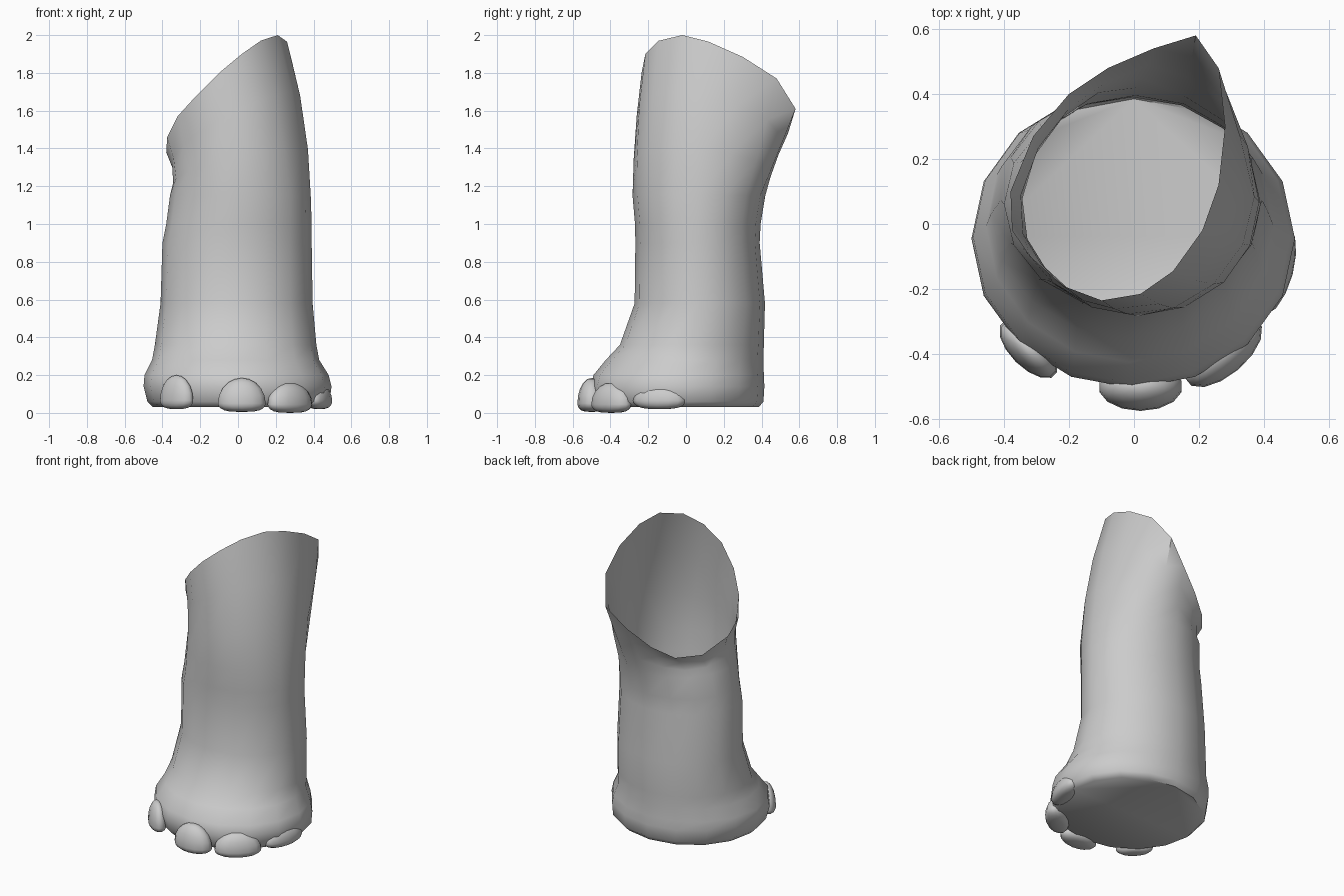
import bpy, bmesh, math
from mathutils import Vector

if "Cube" in bpy.data.objects:
    bpy.data.objects.remove(bpy.data.objects["Cube"])

N = 16

# Leg sections: z, x min, x max, y min, y max
SECTIONS = [
    (0.03, -0.45, 0.45, -0.46, 0.385),
    (0.06, -0.48, 0.485, -0.49, 0.41),
    (0.14, -0.50, 0.495, -0.505, 0.415),
    (0.20, -0.495, 0.48, -0.49, 0.412),
    (0.28, -0.455, 0.43, -0.425, 0.41),
    (0.36, -0.44, 0.415, -0.35, 0.412),
    (0.58, -0.41, 0.395, -0.272, 0.418),
    (0.90, -0.40, 0.39, -0.268, 0.39),
    (1.00, -0.38, 0.39, -0.27, 0.395),
    (1.15, -0.36, 0.385, -0.283, 0.42),
]

# Slanted open rim, counter-clockwise from the right side
RIM = [
    (0.26, 0.12, 1.965), (0.28, 0.30, 1.885), (0.26, 0.48, 1.77), (0.19, 0.58, 1.61),
    (0.06, 0.54, 1.48), (-0.08, 0.48, 1.37), (-0.20, 0.40, 1.30), (-0.31, 0.27, 1.30),
    (-0.38, 0.10, 1.38), (-0.375, -0.02, 1.46), (-0.32, -0.10, 1.57), (-0.22, -0.19, 1.68),
    (-0.10, -0.235, 1.80), (0.02, -0.215, 1.90), (0.12, -0.145, 1.97), (0.21, -0.02, 2.00),
]


def finish(bm, name, angle):
    bmesh.ops.recalc_face_normals(bm, faces=bm.faces)
    me = bpy.data.meshes.new(name)
    bm.to_mesh(me)
    bm.free()
    ob = bpy.data.objects.new(name, me)
    bpy.context.collection.objects.link(ob)
    bpy.ops.object.select_all(action='DESELECT')
    ob.select_set(True)
    bpy.context.view_layer.objects.active = ob
    bpy.ops.object.shade_smooth_by_angle(angle=math.radians(angle))
    return ob


# Leg: lofted tube, closed sole, open top
angles = [2 * math.pi * i / N for i in range(N)]
rings = []
for z, x0, x1, y0, y1 in SECTIONS:
    rings.append([Vector(((x0 + x1) / 2 + (x1 - x0) / 2 * math.cos(a),
                          (y0 + y1) / 2 + (y1 - y0) / 2 * math.sin(a), z)) for a in angles])
base, rim = rings[-1], [Vector(p) for p in RIM]
for t in (0.3, 0.65):
    ring = []
    for a, p, q in zip(angles, base, rim):
        push = 0.03 * math.cos(a + 0.35) * math.sin(math.pi * t)
        ring.append(p.lerp(q, t) + push * Vector((math.cos(a), math.sin(a), 0)))
    rings.append(ring)
rings.append(rim)

bm = bmesh.new()
loops = [[bm.verts.new(p) for p in ring] for ring in rings]
for lo, hi in zip(loops, loops[1:]):
    for i in range(N):
        j = (i + 1) % N
        bm.faces.new((lo[i], lo[j], hi[j], hi[i]))
sole = bm.faces.new(loops[0][::-1])
bmesh.ops.recalc_face_normals(bm, faces=bm.faces)
if sole.normal.z > 0:
    bmesh.ops.reverse_faces(bm, faces=bm.faces)
me = bpy.data.meshes.new("leg")
finish(bm, "leg", 50)


# Toenails: rounded domes with flattened undersides
def toenail(name, x, y, turn, half_width, depth, bottom, top):
    bm = bmesh.new()
    bmesh.ops.create_uvsphere(bm, u_segments=14, v_segments=10, radius=1)
    mid = bottom + 0.045
    c, s = math.cos(math.radians(turn)), math.sin(math.radians(turn))
    for v in bm.verts:
        px, py = v.co.x * half_width, v.co.y * depth
        if v.co.z < 0:
            # fuller lower edge, nearly flat underneath
            r = math.hypot(v.co.x, v.co.y)
            k = r ** 0.6 / r if r > 1e-4 else 1
            px, py = px * k, py * k
            pz = mid + (mid - bottom) * v.co.z
        else:
            pz = mid + (top - mid) * v.co.z
        v.co = (x + c * px - s * py, y + s * px + c * py, pz)
    finish(bm, name, 60)


toenail("toenail_left", -0.325, -0.385, -45, 0.115, 0.055, 0.02, 0.20)
toenail("toenail_middle", 0.02, -0.50, 0, 0.13, 0.075, 0.005, 0.185)
toenail("toenail_right", 0.275, -0.395, 40, 0.145, 0.07, 0.0, 0.16)
toenail("toenail_outer", 0.43, -0.14, 75, 0.145, 0.06, 0.02, 0.15)
